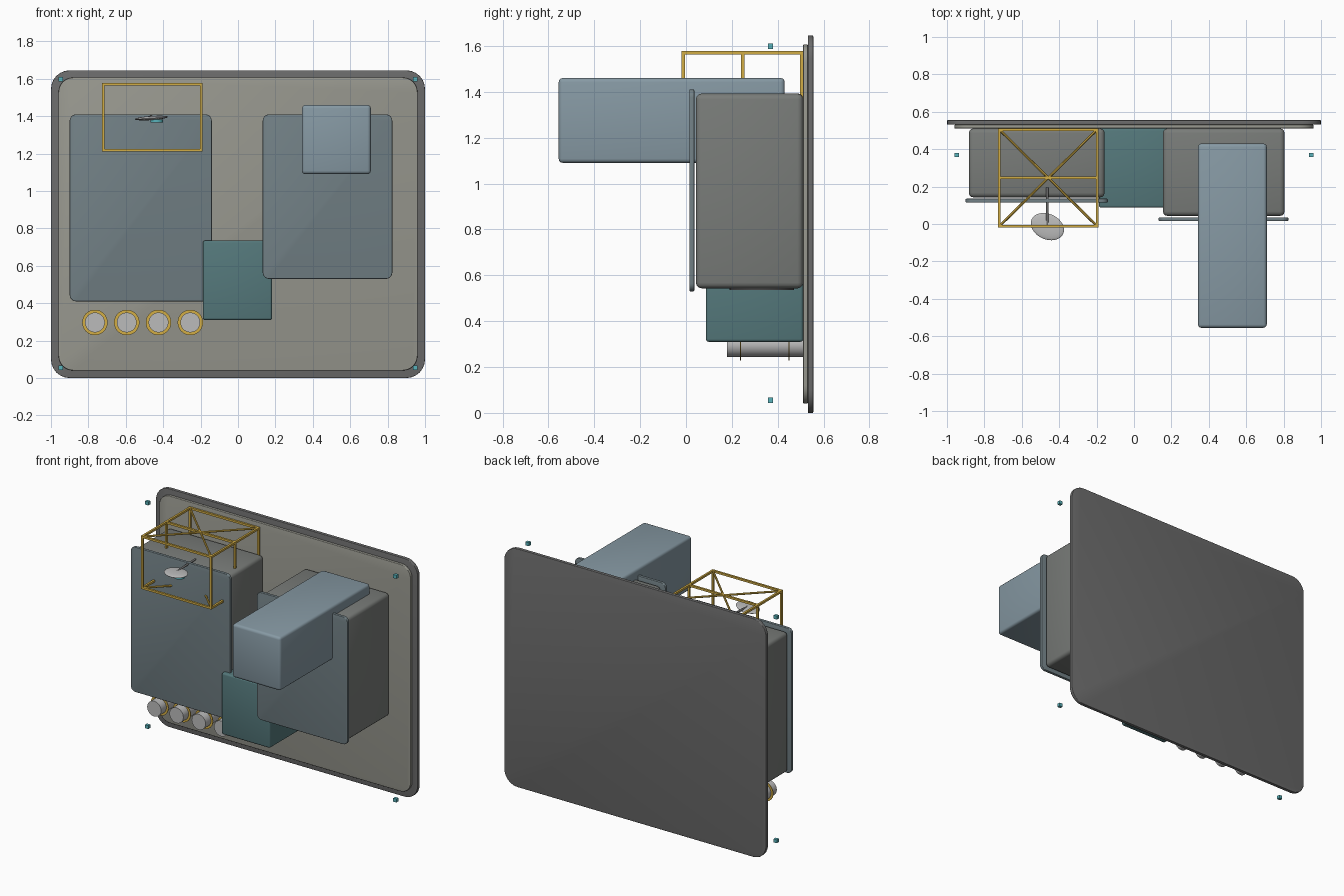
import bpy, bmesh, math
from mathutils import Vector, Matrix

if "Cube" in bpy.data.objects:
    bpy.data.objects.remove(bpy.data.objects["Cube"])


def material(name, r, g, b):
    m = bpy.data.materials.new(name)
    m.diffuse_color = (r, g, b, 1)
    m.use_nodes = True
    m.node_tree.nodes["Principled BSDF"].inputs["Base Color"].default_value = m.diffuse_color
    return m


DARK = material("dark_grey", 0.15, 0.15, 0.15)
BEIGE = material("warm_grey", 0.32, 0.32, 0.28)
GREY = material("body_grey", 0.19, 0.2, 0.19)
SLATE = material("slate", 0.17, 0.22, 0.24)
BLUE = material("blue_grey", 0.24, 0.32, 0.37)
TEAL = material("teal", 0.09, 0.19, 0.2)
CYAN = material("bright_teal", 0.1, 0.45, 0.5)
GOLD = material("gold", 0.65, 0.42, 0.06)
SILVER = material("silver", 0.5, 0.5, 0.5)


def finish(bm, name, mat):
    me = bpy.data.meshes.new(name)
    bmesh.ops.recalc_face_normals(bm, faces=bm.faces)
    bm.to_mesh(me)
    bm.free()
    ob = bpy.data.objects.new(name, me)
    bpy.context.collection.objects.link(ob)
    me.materials.append(mat)
    bpy.ops.object.select_all(action='DESELECT')
    ob.select_set(True)
    bpy.context.view_layer.objects.active = ob
    bpy.ops.object.shade_smooth_by_angle(angle=math.radians(35))
    return ob


def add_box(bm, lo, hi):
    lo, hi = Vector(lo), Vector(hi)
    m = Matrix.Translation((lo + hi) / 2) @ Matrix.Diagonal((*(hi - lo), 1))
    bmesh.ops.create_cube(bm, size=1, matrix=m)


def box(name, lo, hi, mat, corner=0.0, edge=0.0):
    """Box with rounded corners in the front outline and softened edges."""
    bm = bmesh.new()
    add_box(bm, lo, hi)
    if corner:
        along = [e for e in bm.edges
                 if abs(e.verts[0].co.y - e.verts[1].co.y) > 1e-5]
        bmesh.ops.bevel(bm, geom=along, offset=corner, segments=6,
                        profile=0.5, affect='EDGES')
    if edge:
        sharp = [e for e in bm.edges if e.calc_face_angle(0) > 1.0]
        bmesh.ops.bevel(bm, geom=sharp, offset=edge, segments=3,
                        profile=0.5, affect='EDGES')
    return finish(bm, name, mat)


def add_rod(bm, a, b, r, seg=8):
    a, b = Vector(a), Vector(b)
    d = b - a
    m = Matrix.Translation((a + b) / 2) @ d.to_track_quat('Z', 'Y').to_matrix().to_4x4()
    bmesh.ops.create_cone(bm, cap_ends=True, segments=seg, radius1=r,
                          radius2=r, depth=d.length, matrix=m)


def rod(name, a, b, r, mat, seg=32):
    bm = bmesh.new()
    add_rod(bm, a, b, r, seg)
    return finish(bm, name, mat)


# backboard and raised inner panel
box("backboard", (-1, 0.531, 0), (1, 0.555, 1.645), DARK, 0.1, 0.004)
box("inner_panel", (-0.96, 0.511, 0.04), (0.96, 0.531, 1.607), BEIGE, 0.08, 0.004)

# two cabinets with front doors
box("left_cabinet", (-0.883, 0.142, 0.425), (-0.157, 0.511, 1.393), GREY, 0, 0.025)
box("left_door", (-0.9, 0.114, 0.41), (-0.14, 0.135, 1.41), SLATE, 0.035, 0.004)
box("right_cabinet", (0.155, 0.043, 0.543), (0.805, 0.511, 1.392), GREY, 0, 0.025)
box("right_door", (0.132, 0.015, 0.53), (0.825, 0.036, 1.41), SLATE, 0.035, 0.004)
rod("cabinet_vent", (0.48, 0.33, 0.535), (0.48, 0.33, 0.55), 0.14, DARK)

# projecting arm and lower block
box("projecting_arm", (0.342, -0.555, 1.09), (0.71, 0.43, 1.46), BLUE, 0, 0.018)
box("lower_block", (-0.188, 0.087, 0.31), (0.182, 0.511, 0.735), TEAL, 0, 0.012)

# wire cage
bm = bmesh.new()
X0, X1, Y0, Y1, YM, Z0, Z1, R = -0.72, -0.197, -0.012, 0.505, 0.247, 1.217, 1.57, 0.007
for z in (Z0, Z1):
    for y in (Y0, YM, Y1):
        add_box(bm, (X0 - R, y - R, z - R), (X1 + R, y + R, z + R))
    for x in (X0, X1):
        add_box(bm, (x - R, Y0, z - R), (x + R, Y1, z + R))
    add_rod(bm, (X0, Y0, z), (X1, Y1, z), R)
    add_rod(bm, (X0, Y1, z), (X1, Y0, z), R)
for x in (X0, X1):
    for y in (Y0, YM, Y1):
        add_box(bm, (x - R, y - R, Z0), (x + R, y + R, Z1))
finish(bm, "wire_cage", GOLD)

# small oval dish on a stem
bm = bmesh.new()
m = (Matrix.Translation((-0.463, -0.014, 1.39)) @ Matrix.Rotation(math.radians(-4), 4, 'Y')
     @ Matrix.Rotation(math.radians(-25), 4, 'Z') @ Matrix.Diagonal((0.093, 0.068, 0.011, 1)))
bmesh.ops.create_uvsphere(bm, u_segments=32, v_segments=16, radius=1, matrix=m)
finish(bm, "dish", SILVER)
rod("dish_stem", (-0.463, -0.01, 1.395), (-0.463, 0.195, 1.403), 0.007, DARK, 12)
rod("dish_foot", (-0.435, -0.015, 1.366), (-0.435, -0.015, 1.382), 0.034, CYAN)

# row of canisters, each with two thin gold bands
for i in range(4):
    x, z = -0.765 + 0.17 * i, 0.297
    rod(f"canister_{i + 1}", (x, 0.178, z), (x, 0.512, z), 0.053, SILVER)
    for j, y in enumerate((0.238, 0.449)):
        rod(f"band_{i + 1}_{j + 1}", (x, y - 0.002, z), (x, y + 0.002, z), 0.068, GOLD)

# corner markers
for sx in (-1, 1):
    for z in (0.055, 1.598):
        x = sx * 0.947
        box("corner_marker", (x - 0.012, 0.357, z - 0.012), (x + 0.012, 0.379, z + 0.012), CYAN)
